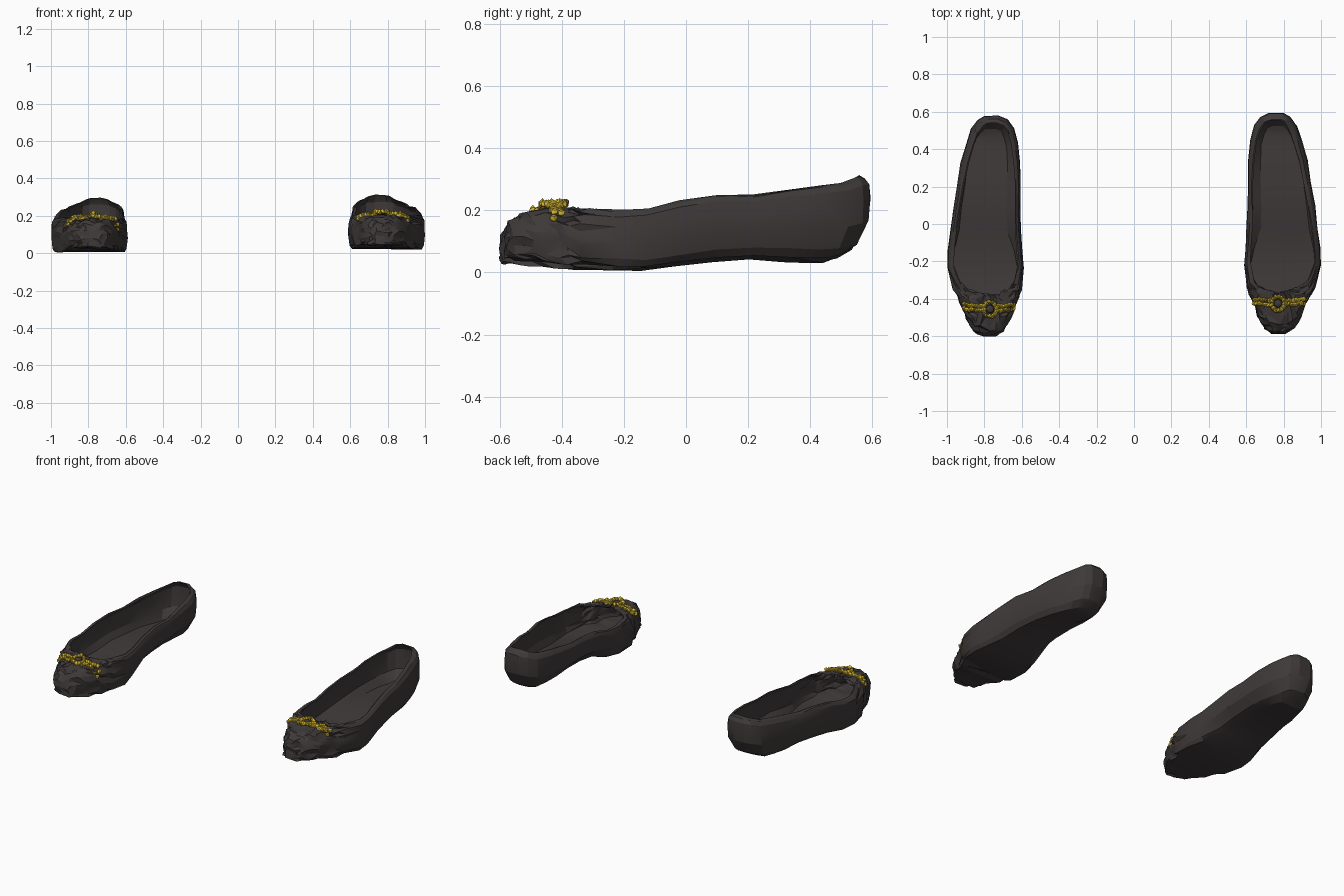
import bpy, bmesh, math, random
from mathutils import Vector
from mathutils.bvhtree import BVHTree

if "Cube" in bpy.data.objects:
    bpy.data.objects.remove(bpy.data.objects["Cube"])

random.seed(4)


def material(name, rgb):
    m = bpy.data.materials.new(name)
    m.diffuse_color = (*rgb, 1)
    m.use_nodes = True
    m.node_tree.nodes["Principled BSDF"].inputs["Base Color"].default_value = m.diffuse_color
    return m


LEATHER = material("dark leather", (0.05, 0.042, 0.042))
GOLD = material("gold", (0.68, 0.48, 0.03))
OLD_GOLD = material("dark gold", (0.3, 0.2, 0.015))

# Stations toe to heel: y, inner x, outer x, sole z, then the opening edge: y, inner x, outer x, z
STATIONS = [
    (-.585, .735, .81, .05, -.37, .755, .79, .205),
    (-.555, .695, .855, .045, -.365, .735, .81, .205),
    (-.49, .66, .897, .04, -.355, .70, .845, .205),
    (-.41, .63, .93, .035, -.335, .66, .895, .2),
    (-.34, .603, .965, .03, -.29, .635, .94, .205),
    (-.22, .59, 1.0, .022, -.20, .615, .972, .2),
    (-.13, .593, .997, .02, -.12, .62, .967, .205),
    (-.02, .60, .985, .033, -.02, .627, .955, .232),
    (.10, .605, .97, .05, .10, .63, .935, .25),
    (.22, .605, .95, .055, .22, .63, .915, .25),
    (.34, .607, .93, .05, .34, .635, .89, .268),
    (.45, .617, .90, .047, .44, .65, .86, .28),
    (.53, .64, .873, .047, .51, .67, .835, .29),
    (.575, .672, .838, .055, .548, .70, .81, .305),
    (.597, .722, .80, .06, .56, .735, .785, .312),
]
# Wall levels: pull towards the sole, slide towards the opening, height fraction
LEVELS = [(1, 0, 0), (.5, 0, .12), (.08, 0, .42), (0, .08, .7), (0, .24, .89), (0, .6, .97), (0, 1, 1)]


def wall_point(st, outer, level):
    y, xi, xo, zb, yr, ri, ro, zr = st
    pull, slide, h = level
    mid = (xi + xo) / 2
    x, rx = (xo, ro) if outer else (xi, ri)
    # raised arch: the underside is cut in behind the ball of the foot, mostly on the inner side
    arch = max(0, min(1, (y + .18) / .16))
    narrow = .08 + (.16 if outer else .48) * arch
    px = mid + (x - mid) * (1 - narrow * pull)
    py = y - max(0, y - .3) * .33 * pull
    rise = 0 if outer else .022 * arch * pull * max(0, min(1, (.5 - y) / .2))
    return Vector((px + (rx - px) * slide, py + (yr - py) * slide, zb + rise + (zr - zb) * h))


def inset(p, d, drop):
    axis = Vector((.78, max(-.3, min(.42, p.y)), p.z))
    q = p + (axis - p).normalized() * d
    q.z -= drop
    return q


def ring(level):
    return ([wall_point(s, False, level) for s in STATIONS]
            + [wall_point(s, True, level) for s in reversed(STATIONS)])


def finish(bm, name, mats, side, smooth=None):
    # place on the right, or mirror to the left with a slight offset
    for v in bm.verts:
        if side < 0:
            v.co = Vector((-v.co.x, v.co.y - .015, v.co.z - .015))
    bmesh.ops.recalc_face_normals(bm, faces=bm.faces)
    me = bpy.data.meshes.new(name)
    bm.to_mesh(me)
    bm.free()
    for m in mats:
        me.materials.append(m)
    ob = bpy.data.objects.new(name, me)
    bpy.context.collection.objects.link(ob)
    if smooth:
        bpy.context.view_layer.objects.active = ob
        ob.select_set(True)
        bpy.ops.object.shade_smooth_by_angle(angle=math.radians(smooth))
        ob.select_set(False)


def build_shoe():
    bm = bmesh.new()
    rings = [ring(l) for l in LEVELS]
    # thin lining folds over the opening edge and slopes down to the footbed
    for i, d in ((6, .007), (5, .01), (4, .013), (3, .018), (2, .022)):
        rings.append([inset(p, d, .002 if i == 6 else .01) for p in rings[i]])
    rings.append([inset(p, .025, -.012) for p in rings[1]])
    vr = [[bm.verts.new(p) for p in r] for r in rings]
    n = len(vr[0])
    for a, b in zip(vr, vr[1:]):
        for i in range(n):
            j = (i + 1) % n
            bm.faces.new((a[i], a[j], b[j], b[i]))
    # sole and footbed strips
    for r in (vr[0], vr[-1]):
        for i in range(n // 2 - 1):
            bm.faces.new((r[i], r[i + 1], r[n - 2 - i], r[n - 1 - i]))
    # wrinkled toe
    toe = [e for e in bm.edges if all(v.co.y < -.28 for v in e.verts)]
    bmesh.ops.subdivide_edges(bm, edges=toe, cuts=1, use_grid_fill=True)
    bmesh.ops.triangulate(bm, faces=[f for f in bm.faces
                                     if len(f.verts) > 4 or f.calc_center_median().y < -.3])
    for v in bm.verts:
        a = .008 if v.co.y < -.31 else .0025
        v.co += Vector([random.uniform(-a, a) for _ in range(3)])
        v.co.y = max(v.co.y, -.587)
    return bm


def bead(bm, pos, r):
    # irregular faceted gold nugget
    res = bmesh.ops.create_icosphere(bm, subdivisions=1, radius=r)
    for v in res["verts"]:
        v.co = v.co * random.uniform(.75, 1.3) + pos
    tone = random.choice((0, 0, 0, 1))
    for f in {f for v in res["verts"] for f in v.link_faces}:
        f.material_index = tone


for side, label in ((1, "right"), (-1, "left")):
    shoe = build_shoe()
    tree = BVHTree.FromBMesh(shoe)
    by = -.425 if side > 0 else -.44

    def on_toe(x, y, lift):
        hit = tree.ray_cast(Vector((x, y, 1)), Vector((0, 0, -1)))[0]
        return Vector((x, y, (hit.z if hit else .14) + lift))

    # beaded strap over the toe
    bm = bmesh.new()
    for i in range(21):
        x = .643 + .265 * i / 20
        if abs(x - .77) < .03:
            continue
        for dy in (-.012, .010):
            y = by + .005 + .5 * (x - .77) ** 2 + dy + random.uniform(-.004, .004)
            bead(bm, on_toe(x, y, .006), .0125)
    finish(bm, label + "_strap", (GOLD, OLD_GOLD), side)

    # round buckle
    bm = bmesh.new()
    for i in range(13):
        a = math.tau * i / 13
        x, y = .77 + .034 * math.cos(a), by + .038 * math.sin(a)
        bead(bm, on_toe(x, y, .018), .0135)
    finish(bm, label + "_buckle", (GOLD, OLD_GOLD), side)

    # dark stone in the buckle
    bm = bmesh.new()
    res = bmesh.ops.create_icosphere(bm, subdivisions=2, radius=.022)
    centre = on_toe(.77, by, .008)
    for v in res["verts"]:
        v.co = Vector((v.co.x, v.co.y, v.co.z * .6)) + centre
    finish(bm, label + "_buckle_stone", (LEATHER,), side)

    finish(shoe, label + "_shoe", (LEATHER,), side, 20)
